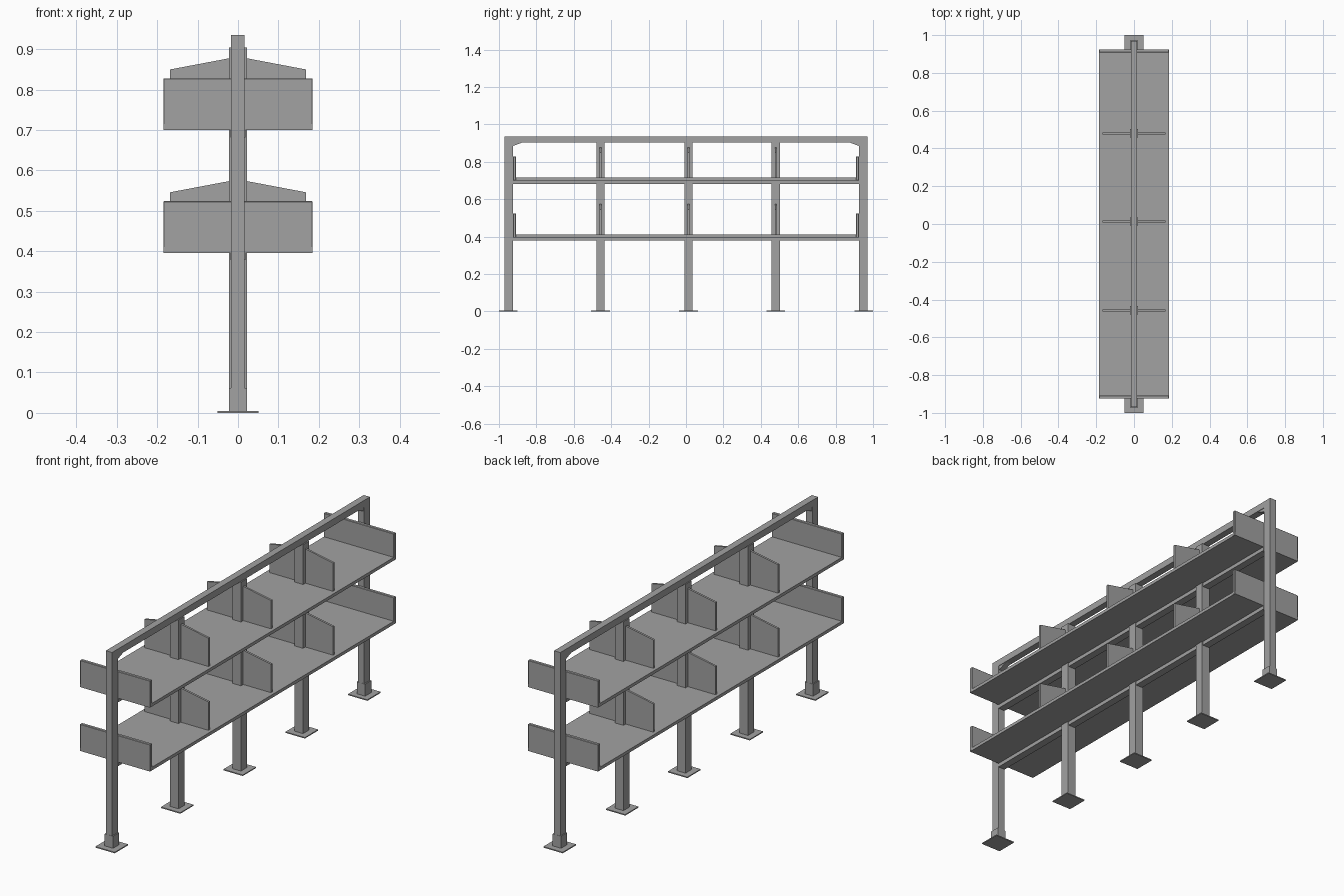
import bpy
import bmesh

default = bpy.data.objects.get("Cube")
if default:
    bpy.data.objects.remove(default, do_unlink=True)

# One painted metal colour
GREY = (0.36, 0.36, 0.36, 1.0)
metal = bpy.data.materials.new("grey metal")
metal.use_nodes = True
metal.diffuse_color = GREY
metal.node_tree.nodes["Principled BSDF"].inputs["Base Color"].default_value = GREY


def finish(name, bm):
    bmesh.ops.recalc_face_normals(bm, faces=bm.faces)
    mesh = bpy.data.meshes.new(name)
    bm.to_mesh(mesh)
    bm.free()
    mesh.materials.append(metal)
    obj = bpy.data.objects.new(name, mesh)
    bpy.context.collection.objects.link(obj)
    return obj


def box(name, x, y, z):
    """Box from (min, max) pairs on each axis."""
    bm = bmesh.new()
    bmesh.ops.create_cube(bm, size=1)
    for v in bm.verts:
        v.co = [lo + (c + 0.5) * (hi - lo) for c, (lo, hi) in zip(v.co, (x, y, z))]
    return finish(name, bm)


def plate(name, points, offset):
    """Flat polygon pushed out along an offset vector."""
    bm = bmesh.new()
    face = bm.faces.new([bm.verts.new(p) for p in points])
    moved = bmesh.ops.extrude_face_region(bm, geom=[face])["geom"]
    bmesh.ops.translate(bm, vec=offset,
                        verts=[e for e in moved if isinstance(e, bmesh.types.BMVert)])
    return finish(name, bm)


def around(centre, half):
    return (centre - half, centre + half)


END = 0.948
MIDDLE = (-0.457, 0.013, 0.48)
SHELF_X, SHELF_Y = 0.184, 0.925
BEAM_X = (-0.017, 0.016)
BEAM_Z = (0.903, 0.935)
SHELVES = {"lower": 0.396, "upper": 0.70}

# Floor plates under every post
for y in (-0.95, *MIDDLE, 0.95):
    box("floor_plate", around(0, 0.051), around(y, 0.05), (0, 0.005))

# End posts with foot sleeves and corner gussets
for side, label in ((-1, "front"), (1, "back")):
    box(label + "_post", BEAM_X, around(side * END, 0.022), (0.004, 0.92))
    box(label + "_foot_sleeve", around(0, 0.022), around(side * END, 0.023), (0.004, 0.062))
    inner = side * (END - 0.022)
    plate(label + "_gusset",
          [(-0.014, inner, 0.884), (-0.014, inner, 0.905), (-0.014, inner - side * 0.055, 0.905)],
          (0.027, 0, 0))

# Middle posts
for y in MIDDLE:
    box("middle_post", around(0, 0.022), around(y, 0.022), (0.004, 0.904))

# Top rail
box("top_rail", BEAM_X, around(0, END + 0.022), BEAM_Z)

# Two shelf levels: board, support rail, end panels and dividers
for level, z in SHELVES.items():
    box(level + "_board", around(0, SHELF_X), around(0, SHELF_Y), (z, z + 0.015))
    box(level + "_rail", around(0, 0.018), around(0, SHELF_Y), (z - 0.018, z))
    for side, label in ((-1, "front"), (1, "back")):
        panel = box(level + "_" + label + "_panel", around(0, SHELF_X + 0.001),
                    around(side * (SHELF_Y - 0.008), 0.008), (z, z + 0.128))
        bevel = panel.modifiers.new("soft_edge", 'BEVEL')
        bevel.width = 0.002
        bevel.segments = 1
    for y in MIDDLE:
        for side in (-1, 1):
            profile = [(0.02, z + 0.014), (0.168, z + 0.014),
                       (0.168, z + 0.15), (0.02, z + 0.178)]
            plate(level + "_divider",
                  [(side * px, y - 0.005, pz) for px, pz in profile], (0, 0.01, 0))
